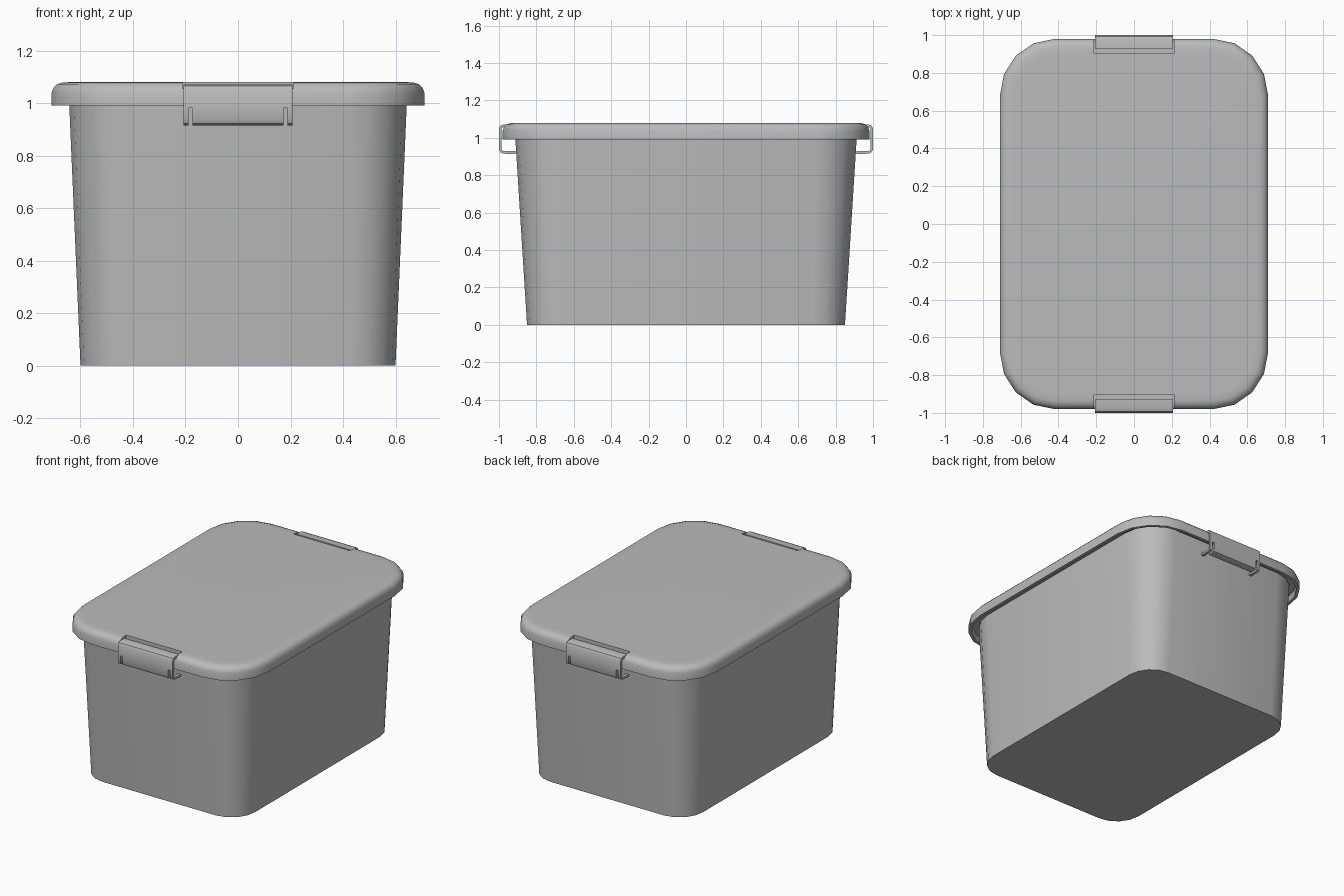
import bpy
import bmesh
from math import sin, cos, pi, radians

cube = bpy.data.objects.get("Cube")
if cube:
    bpy.data.objects.remove(cube, do_unlink=True)

plastic = bpy.data.materials.new("grey_plastic")
plastic.use_nodes = True
GREY = (0.5, 0.5, 0.5, 1)
plastic.diffuse_color = GREY
plastic.node_tree.nodes["Principled BSDF"].inputs["Base Color"].default_value = GREY


def make_object(name, bm):
    bmesh.ops.recalc_face_normals(bm, faces=bm.faces)
    mesh = bpy.data.meshes.new(name)
    bm.to_mesh(mesh)
    bm.free()
    mesh.materials.append(plastic)
    obj = bpy.data.objects.new(name, mesh)
    bpy.context.collection.objects.link(obj)
    return obj


def activate(obj):
    bpy.ops.object.select_all(action="DESELECT")
    obj.select_set(True)
    bpy.context.view_layer.objects.active = obj


def smooth(obj):
    activate(obj)
    bpy.ops.object.shade_smooth_by_angle(angle=radians(35))


def outline(inset, z, segments=4):
    """Rounded rectangle, moved inward from the lid's outer edge."""
    points = []
    for quarter in range(4):
        sx = 1 if quarter in (0, 3) else -1
        sy = 1 if quarter < 2 else -1
        for i in range(segments + 1):
            a = (quarter + i / segments) * pi / 2
            points.append((sx * 0.42 + (0.29 - inset) * cos(a),
                           sy * 0.68 + (0.30 - inset) * sin(a), z))
    return points


def loft(name, rings):
    """Skin a stack of (inset, height) outlines and cap both ends."""
    bm = bmesh.new()
    loops = [[bm.verts.new(p) for p in outline(*ring)] for ring in rings]
    for low, high in zip(loops, loops[1:]):
        for i in range(len(low)):
            j = (i + 1) % len(low)
            bm.faces.new((low[i], low[j], high[j], high[i]))
    bm.faces.new(loops[0][::-1])
    bm.faces.new(loops[-1])
    return make_object(name, bm)


# Tapered hollow bin
bin_body = loft("bin_body", [(0.12, 0), (0.066, 1.02), (0.085, 1.02), (0.135, 0.02)])
# Taper a little more along the length than across the width
for v in bin_body.data.vertices:
    if v.co.z < 0.5:
        v.co.x *= 0.60 / 0.59
        v.co.y *= 0.85 / 0.86
smooth(bin_body)

# Lid with hanging lip and rounded upper edge
lid = loft("lid", [(0.025, 1.03), (0.02, 0.99), (0, 0.99), (0, 1.04),
                   (0.007, 1.058), (0.02, 1.072), (0.042, 1.079), (0.08, 1.08)])

# Shallow latch recesses at both ends of the lid
for side in (-1, 1):
    bm = bmesh.new()
    bmesh.ops.create_cube(bm, size=1)
    bmesh.ops.scale(bm, vec=(0.424, 0.2, 0.1), verts=bm.verts)
    bmesh.ops.translate(bm, vec=(0, side * 1.003, 1.105), verts=bm.verts)
    cutter = make_object("recess_cutter", bm)
    cutter.hide_render = True
    cut = lid.modifiers.new("recess", "BOOLEAN")
    cut.operation = "DIFFERENCE"
    cut.solver = "EXACT"
    cut.object = cutter
    activate(lid)
    bpy.ops.object.modifier_apply(modifier=cut.name)
    bpy.data.objects.remove(cutter, do_unlink=True)
smooth(lid)

# Bent latch strip: distance from centre and height, top to hook
STRIP = [(0.93, 1.064), (0.975, 1.064), (0.987, 1.06), (0.993, 1.048), (0.993, 0.982),
         (0.993, 0.94), (0.988, 0.928), (0.975, 0.922), (0.95, 0.922), (0.912, 0.922)]
COLUMNS = [-0.207, -0.188, -0.173, 0.173, 0.188, 0.207]


def latch(name, side):
    bm = bmesh.new()
    grid = [[bm.verts.new((x, side * d, z)) for x in COLUMNS] for d, z in STRIP]
    for r in range(len(STRIP) - 1):
        for c in range(len(COLUMNS) - 1):
            slit = c in (1, 3) and r >= 4
            short_flap = c == 2 and r >= 8
            if not (slit or short_flap):
                bm.faces.new((grid[r][c], grid[r][c + 1], grid[r + 1][c + 1], grid[r + 1][c]))
    loose = [v for v in bm.verts if not v.link_faces]
    bmesh.ops.delete(bm, geom=loose, context="VERTS")
    obj = make_object(name, bm)
    shell = obj.modifiers.new("thickness", "SOLIDIFY")
    shell.thickness = 0.014
    shell.offset = 0
    activate(obj)
    bpy.ops.object.modifier_apply(modifier=shell.name)
    smooth(obj)


latch("front_latch", -1)
latch("back_latch", 1)
